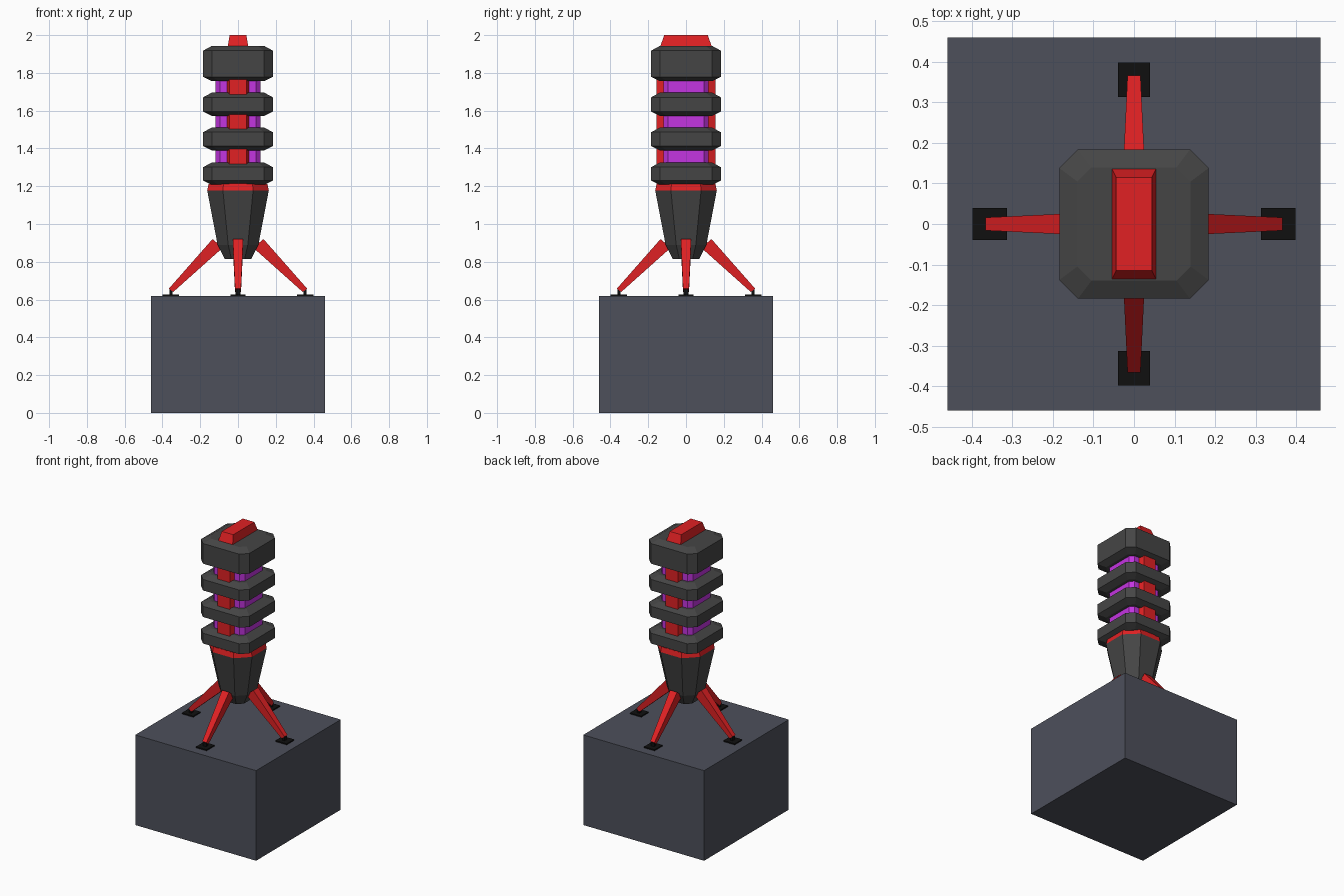
import bpy, bmesh
from math import pi
from mathutils import Matrix

if "Cube" in bpy.data.objects:
    bpy.data.objects.remove(bpy.data.objects["Cube"])


def material(name, rgb):
    m = bpy.data.materials.new(name)
    m.diffuse_color = (*rgb, 1)
    m.use_nodes = True
    m.node_tree.nodes["Principled BSDF"].inputs["Base Color"].default_value = m.diffuse_color
    return m


GREY = material("dark_grey", (0.06, 0.06, 0.06))
RED = material("red", (0.75, 0.015, 0.017))
PURPLE = material("purple", (0.55, 0.035, 0.75))
BLACK = material("black", (0.005, 0.005, 0.005))
SLATE = material("slate", (0.075, 0.08, 0.105))


def loft(name, rings, mat, turn=0):
    """Skin a list of equal-length point rings and cap both ends."""
    bm = bmesh.new()
    rows = [[bm.verts.new(p) for p in r] for r in rings]
    n = len(rows[0])
    for a, b in zip(rows, rows[1:]):
        for i in range(n):
            j = (i + 1) % n
            bm.faces.new((a[i], a[j], b[j], b[i]))
    bm.faces.new(rows[0][::-1])
    bm.faces.new(rows[-1])
    bmesh.ops.rotate(bm, verts=bm.verts, matrix=Matrix.Rotation(turn, 3, 'Z'))
    bmesh.ops.recalc_face_normals(bm, faces=bm.faces)
    me = bpy.data.meshes.new(name)
    bm.to_mesh(me)
    bm.free()
    me.materials.append(mat)
    ob = bpy.data.objects.new(name, me)
    bpy.context.collection.objects.link(ob)
    return ob


def rect(hx, hy, z, cx=0):
    return [(cx - hx, -hy, z), (cx + hx, -hy, z), (cx + hx, hy, z), (cx - hx, hy, z)]


def octagon(h, c, z):
    """Square of half width h whose flat sides have half length c."""
    return [(c, -h, z), (h, -c, z), (h, c, z), (c, h, z),
            (-c, h, z), (-h, c, z), (-h, -c, z), (-c, -h, z)]


# Plinth
loft("plinth", [rect(0.46, 0.46, 0), rect(0.46, 0.46, 0.62)], SLATE)

# Tapered lower hull and its red collar
loft("lower_hull", [octagon(0.07, 0.035, 0.815), octagon(0.108, 0.052, 0.89),
                    octagon(0.163, 0.08, 1.178)], GREY)
loft("collar", [octagon(0.163, 0.08, 1.178), octagon(0.156, 0.077, 1.212)], RED)

# Glowing core and the red spine slab running through it
loft("core", [octagon(0.12, 0.095, 1.2), octagon(0.12, 0.095, 1.8)], PURPLE)
spine = [(-0.046, -0.155), (0.046, -0.155), (0.058, -0.12), (0.058, 0.12),
         (0.046, 0.155), (-0.046, 0.155), (-0.058, 0.12), (-0.058, -0.12)]
loft("spine", [[(x, y, z) for x, y in spine] for z in (1.2, 1.8)], RED)

# Stacked armour rings, the last one taller as a head
for i, (z0, z1) in enumerate([(1.208, 1.325), (1.39, 1.51), (1.573, 1.695), (1.757, 1.942)]):
    loft(f"armour_ring_{i + 1}", [octagon(0.14, 0.105, z0), octagon(0.184, 0.138, z0 + 0.022),
                                  octagon(0.184, 0.138, z1 - 0.024), octagon(0.14, 0.105, z1)], GREY)

# Top ridge
loft("top_ridge", [rect(0.056, 0.14, 1.93), rect(0.044, 0.115, 2.0)], RED)

# Four legs with stems and foot pads
for i, side in enumerate(("right", "back", "left", "front")):
    t = i * pi / 2
    top = [(0.08, -0.027, 0.875), (0.135, -0.027, 0.92), (0.135, 0.027, 0.92), (0.08, 0.027, 0.875)]
    # knee keeps the strut thickness even where it enters the hull
    tip = [(0.343, -0.016, 0.64), (0.366, -0.016, 0.658), (0.366, 0.016, 0.658), (0.343, 0.016, 0.64)]
    loft(f"{side}_leg", [tip, top], RED, t)
    loft(f"{side}_foot_stem", [rect(0.008, 0.012, 0.622, 0.355), rect(0.008, 0.015, 0.652, 0.355)], BLACK, t)
    loft(f"{side}_foot_pad", [rect(0.043, 0.04, 0.618, 0.356), rect(0.043, 0.04, 0.628, 0.356)], BLACK, t)
